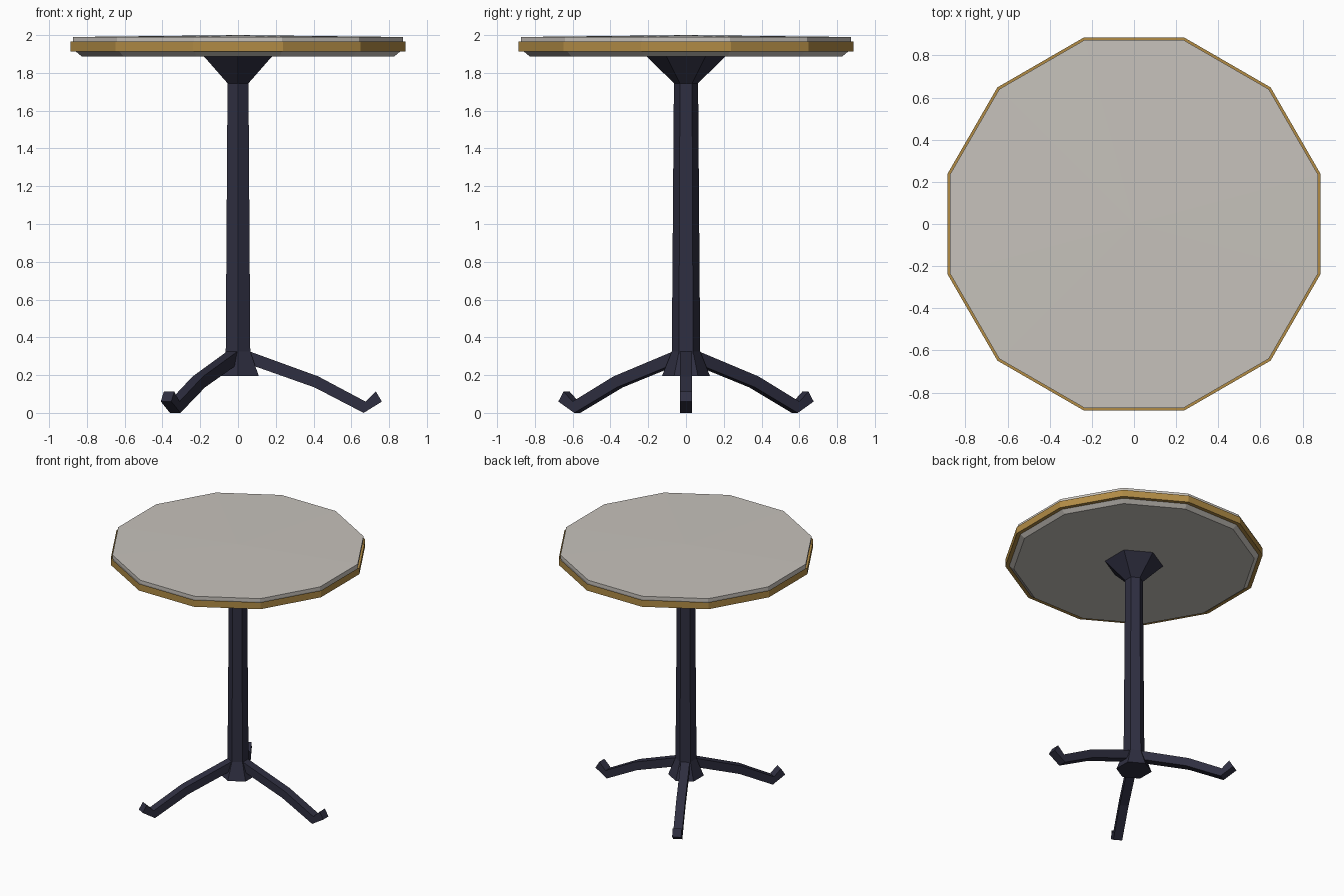
import bpy, bmesh, math
from mathutils import Matrix

if "Cube" in bpy.data.objects:
    bpy.data.objects.remove(bpy.data.objects["Cube"])

def material(name, rgb):
    m = bpy.data.materials.new(name)
    m.diffuse_color = (*rgb, 1)
    m.use_nodes = True
    m.node_tree.nodes["Principled BSDF"].inputs["Base Color"].default_value = m.diffuse_color
    return m

STONE = material("pale stone", (0.57, 0.54, 0.50))
BRASS = material("brass", (0.44, 0.26, 0.06))
IRON = material("dark iron", (0.028, 0.028, 0.052))

def finish(name, bm, mat, fix=True):
    if fix:
        bmesh.ops.recalc_face_normals(bm, faces=bm.faces)
    me = bpy.data.meshes.new(name)
    bm.to_mesh(me)
    bm.free()
    me.materials.append(mat)
    ob = bpy.data.objects.new(name, me)
    bpy.context.collection.objects.link(ob)
    return ob

def lathe(name, profile, sides, turn, mat, cap_bottom=True, apex=None):
    """Stack of regular polygons; profile is (corner radius, z), bottom to top."""
    bm = bmesh.new()
    rings = []
    for r, z in profile:
        rings.append([bm.verts.new((r * math.cos(turn + math.tau * i / sides),
                                    r * math.sin(turn + math.tau * i / sides), z))
                      for i in range(sides)])
    for a, b in zip(rings, rings[1:]):
        for i in range(sides):
            j = (i + 1) % sides
            bm.faces.new((a[i], a[j], b[j], b[i]))
    if cap_bottom:
        bm.faces.new(rings[0][::-1])
    if apex is not None:
        tip = bm.verts.new((0, 0, apex))
        for i in range(sides):
            bm.faces.new((rings[-1][i], rings[-1][(i + 1) % sides], tip))
    return finish(name, bm, mat, fix=False)

C = math.cos(math.pi / 12)      # flat-to-corner ratio of the twelve-sided top
T12 = math.pi / 12

# Table top: bevelled underside, straight rim, very slightly domed surface
lathe("table_top", [(0.828 / C, 1.888), (0.86 / C, 1.914),
                    (0.874 / C, 1.966), (0.874 / C, 1.99)], 12, T12, STONE, True, 2.0)

# Brass band with a lower lip, open at the top
lathe("brass_band", [(0.858 / C, 1.913), (0.886 / C, 1.913),
                     (0.886 / C, 1.966)], 12, T12, BRASS, False)

# Hexagonal column, flared at both ends
lathe("column", [(0.127, 0.195), (0.075, 0.325), (0.064, 1.745), (0.21, 1.889)],
      6, math.pi / 6, IRON, True, 1.889)

# Three bent legs with upturned toes: top and bottom outlines as (out, z)
upper = [(0.0, 0.345), (0.062, 0.325), (0.425, 0.193), (0.675, 0.06), (0.73, 0.113)]
lower = [(0.0, 0.28), (0.08, 0.25), (0.405, 0.135), (0.665, 0.0), (0.762, 0.06)]
for k in range(3):
    bm = bmesh.new()
    w = 0.032
    rings = [[bm.verts.new(p) for p in ((u[0], -w, u[1]), (u[0], w, u[1]),
                                        (l[0], w, l[1]), (l[0], -w, l[1]))]
             for u, l in zip(upper, lower)]
    for a, b in zip(rings, rings[1:]):
        for i in range(4):
            j = (i + 1) % 4
            bm.faces.new((a[i], a[j], b[j], b[i]))
    bm.faces.new(rings[0])
    bm.faces.new(rings[-1])
    bm.transform(Matrix.Rotation(math.tau * k / 3, 4, 'Z'))
    finish(f"leg_{k + 1}", bm, IRON)
